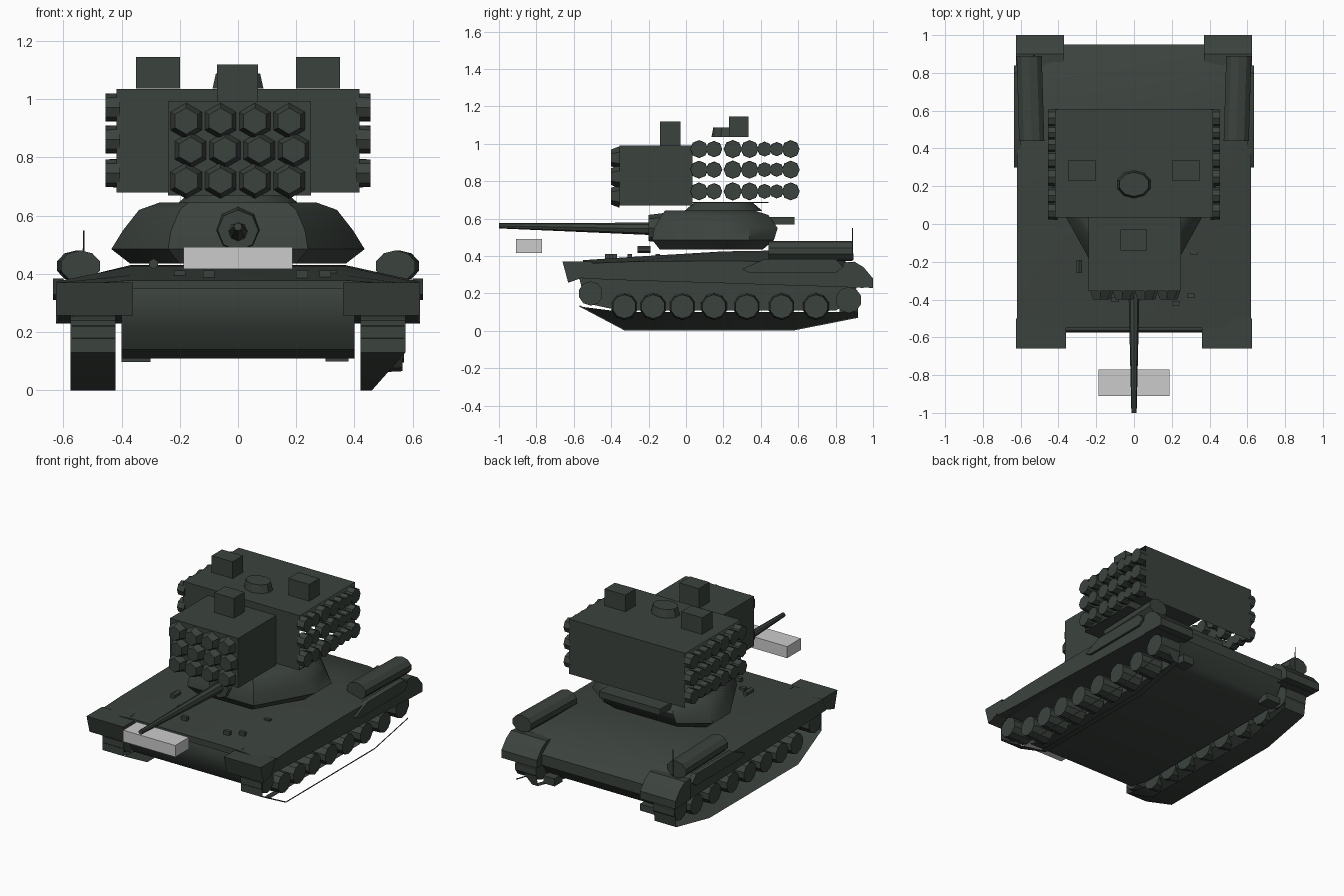
import bpy, bmesh, math
from mathutils import Matrix, Vector

if "Cube" in bpy.data.objects:
    bpy.data.objects.remove(bpy.data.objects["Cube"])


def material(name, rgb):
    m = bpy.data.materials.new(name)
    m.diffuse_color = (*rgb, 1)
    m.use_nodes = True
    m.node_tree.nodes["Principled BSDF"].inputs["Base Color"].default_value = m.diffuse_color
    return m


GREEN = material("dark_green", (0.044, 0.055, 0.047))
GREY = material("light_grey", (0.60, 0.60, 0.60))


def finish(name, bm, mat=GREEN, angle=35, drop=None):
    bmesh.ops.recalc_face_normals(bm, faces=bm.faces)
    if drop:
        bm.normal_update()
        hidden = [f for f in bm.faces if drop(f)]
        bmesh.ops.delete(bm, geom=hidden, context='FACES')
    me = bpy.data.meshes.new(name)
    bm.to_mesh(me)
    bm.free()
    me.materials.append(mat)
    ob = bpy.data.objects.new(name, me)
    bpy.context.collection.objects.link(ob)
    bpy.ops.object.select_all(action='DESELECT')
    ob.select_set(True)
    bpy.context.view_layer.objects.active = ob
    bpy.ops.object.shade_smooth_by_angle(angle=math.radians(angle))
    return ob


def loft(name, rings, cap=True, mat=GREEN, angle=35, drop=None):
    """Skin a list of equally long closed rings."""
    bm = bmesh.new()
    vs = [[bm.verts.new(p) for p in r] for r in rings]
    n = len(rings[0])
    for a, b in zip(vs, vs[1:]):
        for i in range(n):
            bm.faces.new((a[i], a[(i + 1) % n], b[(i + 1) % n], b[i]))
    if cap:
        bm.faces.new(vs[0])
        bm.faces.new(vs[-1])
    return finish(name, bm, mat, angle, drop)


def prism(name, yz, x0, x1, cap=True, drop=None):
    """Side profile extruded across x."""
    return loft(name, [[(x, y, z) for y, z in yz] for x in (x0, x1)], cap, drop=drop)


def box(name, x, y, z, mat=GREEN, drop=None):
    ring = [(x[0], y[0]), (x[1], y[0]), (x[1], y[1]), (x[0], y[1])]
    return loft(name, [[(a, b, h) for a, b in ring] for h in z], mat=mat, drop=drop)


def rod(name, a, b, r0, r1=None, sides=8, turn=0, drop=None):
    """Cylinder or cone between two points."""
    a, b = Vector(a), Vector(b)
    bm = bmesh.new()
    q = (b - a).to_track_quat('Z', 'Y').to_matrix().to_4x4()
    mx = Matrix.Translation((a + b) / 2) @ q @ Matrix.Rotation(turn, 4, 'Z')
    bmesh.ops.create_cone(bm, cap_ends=True, segments=sides, radius1=r0,
                          radius2=r0 if r1 is None else r1,
                          depth=(b - a).length, matrix=mx)
    return finish(name, bm, drop=drop)


def underside(f):
    return f.normal.z < -0.9


# hull tub with rounded nose, open under the deck
prism("hull_tub", [(-0.36, 0.11), (-0.50, 0.14), (-0.555, 0.22), (-0.575, 0.30),
                   (-0.565, 0.35), (-0.53, 0.38), (0.78, 0.38), (0.94, 0.28),
                   (0.86, 0.14), (0.80, 0.11)], -0.40, 0.40,
      drop=lambda f: f.normal.z > 0.5 and f.calc_center_median().z > 0.3)

# wide deck over the tracks, raised along the middle, open inside the tub
rings = []
for y, mid, edge, low in [(-0.55, 0.378, 0.36, 0.28), (-0.3, 0.395, 0.37, 0.27),
                          (0.2, 0.425, 0.375, 0.255), (0.5, 0.43, 0.37, 0.245),
                          (0.82, 0.395, 0.35, 0.235), (0.95, 0.30, 0.29, 0.23)]:
    rings.append([(-0.62, y, low), (-0.40, y, low), (0.40, y, low), (0.62, y, low),
                  (0.62, y, edge), (0.37, y, mid), (-0.37, y, mid), (-0.62, y, edge)])
loft("deck", rings, drop=lambda f: f.normal.z < -0.8 and abs(f.calc_center_median().x) < 0.3)

# small deck fittings and rear tow hooks
for i, (x, y) in enumerate([(-0.20, -0.30), (-0.10, -0.40), (0.22, -0.42), (0.30, -0.38), (0.32, -0.15)]):
    box(f"deck_fitting_{i}", (x - 0.02, x + 0.02), (y - 0.012, y + 0.012), (0.38, 0.412), drop=underside)
box("tow_hook_right", (0.30, 0.38), (0.84, 0.92), (0.10, 0.15))
box("tow_hook_left", (-0.40, -0.30), (0.82, 0.90), (0.097, 0.14))

wheels = [-0.33, -0.176, -0.02, 0.15, 0.325, 0.51, 0.695]
track = [(-0.57, 0.13), (-0.33, 0.0), (0.58, 0.0), (0.92, 0.07),
         (0.94, 0.20), (0.88, 0.245), (-0.50, 0.27), (-0.57, 0.24)]
for s, side in ((-1, "left"), (1, "right")):
    # mud guards at both ends
    prism("front_guard_" + side, [(-0.66, 0.37), (-0.63, 0.258), (-0.55, 0.285),
                                  (-0.50, 0.37)], s * 0.36, s * 0.625,
          drop=lambda f: f.normal.y > 0.6)
    prism("rear_guard_" + side, [(0.84, 0.365), (0.90, 0.37), (0.95, 0.34), (1.0, 0.28),
                                 (1.0, 0.23), (0.84, 0.235)], s * 0.37, s * 0.625,
          drop=lambda f: f.normal.y < -0.8)
    # thin track band
    band = loft("track_" + side, [[(s * x, *p) for p in track] for x in (0.42, 0.575)], cap=False)
    low = [(-0.57, 0.13), (-0.33, 0.003), (0.58, 0.003), (0.92, 0.07)]
    bm = bmesh.new()
    if s > 0:
        # right band narrows along the ground, leaving a slim outer rim
        for v in band.data.vertices:
            if v.co.x > 0.5 and v.co.z < 0.1:
                v.co.x = 0.46
        a = [bm.verts.new((0.575, y, z)) for y, z in low]
        b = [bm.verts.new((0.575, y, z + 0.008)) for y, z in low]
    else:
        # slanted web behind the lower left run
        a = [bm.verts.new((-0.57, y, z)) for y, z in low]
        b = [bm.verts.new((-0.43, y, max(z, 0.10))) for y, z in low]
    for i in range(3):
        bm.faces.new((a[i], a[i + 1], b[i + 1], b[i]))
    finish("track_web_" + side, bm)
    # domed road wheels, idler and sprocket
    for i, y in enumerate(wheels):
        rod(f"wheel_{side}_{i}", (s * 0.42, y, 0.13), (s * 0.565, y, 0.13), 0.072, 0.064, 10)
    rod("idler_" + side, (s * 0.42, -0.51, 0.20), (s * 0.57, -0.51, 0.20), 0.065, sides=10)
    rod("sprocket_" + side, (s * 0.42, 0.87, 0.165), (s * 0.57, 0.87, 0.165), 0.07, sides=10)
    # stowage drum, slightly toed out, and long side bin on the fender
    drum = rod("stowage_drum_" + side, (0, 0.44, 0), (0, 0.89, 0), 1, sides=10)
    for v in drum.data.vertices:
        v.co.x = s * (0.548 + (v.co.y - 0.66) * 0.03) + v.co.x * 0.070
        v.co.z = 0.427 + v.co.z * 0.054
    prism("side_bin_" + side, [(0.30, 0.33), (0.42, 0.385), (0.80, 0.385), (0.84, 0.34),
                               (0.80, 0.31), (0.34, 0.31)], s * 0.60, s * 0.635)
rod("antenna", (-0.53, 0.89, 0.38), (-0.53, 0.89, 0.55), 0.006, 0.002, 5)

# turret with sloped sides
plans = [(0.435, [(0.20, -0.14), (0.37, 0.15), (0.37, 0.32), (0.22, 0.41)]),
         (0.485, [(0.24, -0.18), (0.435, 0.17), (0.435, 0.34), (0.26, 0.47)]),
         (0.55, [(0.23, -0.17), (0.395, 0.15), (0.395, 0.34), (0.25, 0.49)]),
         (0.62, [(0.20, -0.13), (0.34, 0.10), (0.34, 0.32), (0.22, 0.44)]),
         (0.645, [(0.17, -0.11), (0.27, 0.06), (0.27, 0.30), (0.20, 0.36)])]
loft("turret", [[(x, y, z) for x, y in p] + [(-x, y, z) for x, y in reversed(p)]
                for z, p in plans])
box("turret_bustle", (-0.22, 0.22), (0.44, 0.58), (0.57, 0.61))
rod("mantlet", (0, -0.20, 0.55), (0, -0.08, 0.55), 0.07, 0.085)
rod("gun_barrel", (0, -1.0, 0.562), (0, -0.15, 0.545), 0.014, 0.034)
rod("smoke_launcher", (-0.29, -0.26, 0.435), (-0.29, -0.19, 0.435), 0.018, sides=6)
rod("launcher_neck", (0, 0.20, 0.64), (0, 0.20, 0.683), 0.21, 0.16, 12, drop=underside)

# large launcher shell, open on both flanks, with a shorter floor
prism("launcher_shell", [(0.035, 0.68), (0.605, 0.68), (0.605, 1.035), (0.035, 1.035)],
      -0.418, 0.418, cap=False, drop=underside)
box("launcher_floor", (-0.418, 0.418), (0.035, 0.44), (0.683, 0.688))
for s, side in ((-1, "left"), (1, "right")):
    for r, z in enumerate((0.746, 0.862, 0.972)):
        for c, (y, rad) in enumerate([(0.07, 0.048), (0.15, 0.044), (0.25, 0.049), (0.34, 0.048),
                                      (0.42, 0.040), (0.485, 0.038), (0.56, 0.048)]):
            rod(f"flank_tube_{side}_{r}_{c}", (s * 0.405, y, z), (s * 0.455, y, z),
                rad, rad * 0.97, 8)
    box("sight_" + side, sorted((s * 0.20, s * 0.35)), (0.23, 0.335), (1.037, 1.145), drop=underside)

# roof hatch
hatch = rod("roof_hatch", (0, 0.21, 1.037), (0, 0.21, 1.088), 0.092, 0.08, 10, drop=underside)
for v in hatch.data.vertices:
    v.co.y = 0.21 + (v.co.y - 0.21) * 0.8

# forward launcher pod with packed, blunt hexagonal muzzles
box("forward_pod", (-0.24, 0.25), (-0.355, 0.034), (0.67, 0.992), drop=lambda f: f.normal.y > 0.9)
for r, z in enumerate((0.72, 0.825, 0.925)):
    for c in range(4):
        x = -0.178 + c * 0.118 + (0.015 if r == 1 else 0)
        rod(f"muzzle_{r}_{c}", (x, -0.355, z), (x, -0.40, z), 0.062, 0.045, 6,
            drop=lambda f: f.normal.y > 0.9)
box("forward_sight", (-0.072, 0.068), (-0.14, -0.03), (0.992, 1.12), drop=underside)

# loose pale block under the barrel
box("pale_block", (-0.187, 0.187), (-0.91, -0.77), (0.417, 0.492), GREY)
